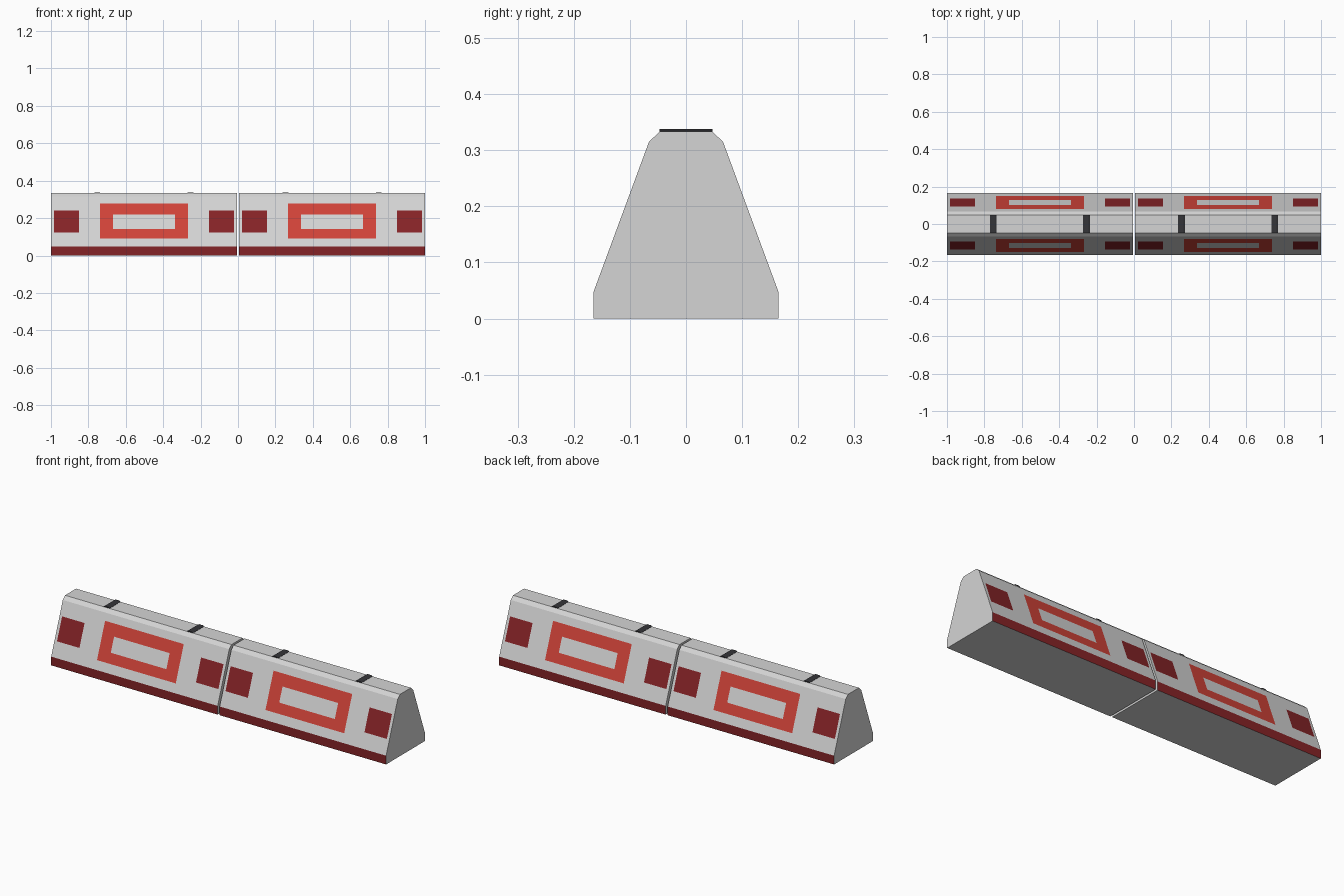
import bpy, bmesh
from mathutils import Vector

if "Cube" in bpy.data.objects:
    bpy.data.objects.remove(bpy.data.objects["Cube"])


def material(name, rgb):
    m = bpy.data.materials.new(name)
    m.diffuse_color = (*rgb, 1)
    m.use_nodes = True
    m.node_tree.nodes["Principled BSDF"].inputs["Base Color"].default_value = m.diffuse_color
    return m


CONCRETE = material("light grey", (0.66, 0.66, 0.66))
RED = material("bright red", (0.63, 0.055, 0.04))
DARK_RED = material("dark red", (0.235, 0.017, 0.02))
BLACK = material("near black", (0.035, 0.035, 0.04))

CENTRE, HALF = 0.503, 0.497      # middle and half length of one block
BASE_Z, SHOULDER_Z, TOP_Z = 0.047, 0.315, 0.333


def prism(profile, axis, lo, hi):
    """Extrude a closed 2D profile along x (points are y, z) or y (points are x, z)."""
    bm = bmesh.new()

    def ring(t):
        return [bm.verts.new((t, a, z) if axis == "x" else (a, t, z)) for a, z in profile]
    r0, r1 = ring(lo), ring(hi)
    n = len(profile)
    bm.faces.new(r0)
    bm.faces.new(r1[::-1])
    for i in range(n):
        bm.faces.new((r0[i], r1[i], r1[(i + 1) % n], r0[(i + 1) % n]))
    bmesh.ops.recalc_face_normals(bm, faces=bm.faces[:])
    return bm


def finish(bm, name, mats, x):
    me = bpy.data.meshes.new(name)
    bm.to_mesh(me)
    bm.free()
    for m in mats:
        me.materials.append(m)
    ob = bpy.data.objects.new(name, me)
    ob.location.x = x
    bpy.context.collection.objects.link(ob)
    return ob


def is_slope(f):
    return abs(f.normal.y) > 0.8 and 0.1 < f.normal.z < 0.6


def cut_slopes(bm, co, no):
    faces = [f for f in bm.faces if is_slope(f)]
    geom = set(faces)
    for f in faces:
        geom.update(f.edges)
        geom.update(f.verts)
    bmesh.ops.bisect_plane(bm, geom=list(geom), plane_co=co, plane_no=no, dist=1e-5)
    bm.normal_update()


def paint(f):
    """Material index from the face's place on the sloped sides."""
    c = f.calc_center_median()
    if abs(f.normal.y) > 0.99:
        return 2                                             # base stripe
    if not is_slope(f):
        return 0
    x = abs(c.x)
    if x < 0.235 and 0.092 < c.z < 0.278:
        return 0 if x < 0.166 and 0.143 < c.z < 0.219 else 1  # red frame
    if 0.348 < x < 0.482 and 0.123 < c.z < 0.241:
        return 2                                             # end squares
    return 0


# Barrier blocks with painted panels cut into the sloped sides
half = [(0.165, 0), (0.165, BASE_Z), (0.066, SHOULDER_Z), (0.047, TOP_Z)]
outline = half + [(-y, z) for y, z in reversed(half)]
for side, sx in (("left", -1), ("right", 1)):
    bm = prism(outline, "x", -HALF, HALF)
    for x in (0.166, 0.235, 0.348, 0.482):
        for s in (-1, 1):
            cut_slopes(bm, Vector((s * x, 0, 0)), Vector((1, 0, 0)))
    for z in (0.092, 0.123, 0.143, 0.219, 0.241, 0.278):
        cut_slopes(bm, Vector((0, 0, z)), Vector((0, 0, 1)))
    for f in bm.faces:
        f.material_index = paint(f)
    finish(bm, side + "_barrier_block", (CONCRETE, RED, DARK_RED), sx * CENTRE)

    # Two thin dark strips across the top of each block
    for end, off in (("inner", -0.249), ("outer", 0.249)):
        strip = [(-0.018, TOP_Z - 0.002), (0.018, TOP_Z - 0.002),
                 (0.018, TOP_Z + 0.001), (0.011, TOP_Z + 0.005),
                 (-0.011, TOP_Z + 0.005), (-0.018, TOP_Z + 0.001)]
        finish(prism(strip, "y", -0.047, 0.047), f"{side}_{end}_top_strip",
               (BLACK,), sx * (CENTRE + off))
